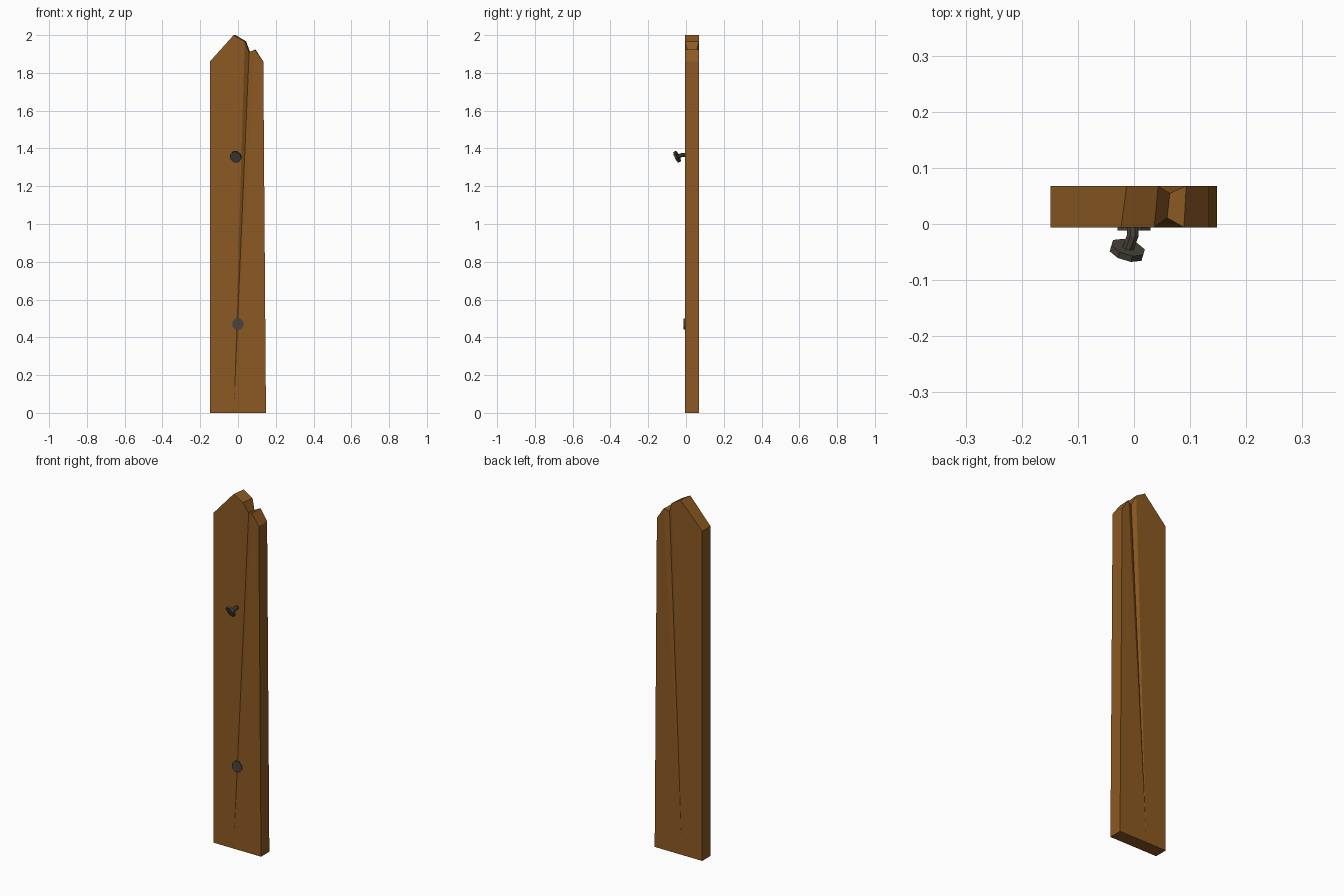
import bpy, bmesh, math
from mathutils import Vector

if "Cube" in bpy.data.objects:
    bpy.data.objects.remove(bpy.data.objects["Cube"])


def material(name, rgb):
    m = bpy.data.materials.new(name)
    m.diffuse_color = (*rgb, 1)
    m.use_nodes = True
    m.node_tree.nodes["Principled BSDF"].inputs["Base Color"].default_value = m.diffuse_color
    return m


wood = material("brown wood", (0.26, 0.10, 0.016))
iron = material("dark iron", (0.068, 0.058, 0.045))


def finish(name, bm, mat):
    bmesh.ops.recalc_face_normals(bm, faces=bm.faces)
    me = bpy.data.meshes.new(name)
    bm.to_mesh(me)
    bm.free()
    me.materials.append(mat)
    ob = bpy.data.objects.new(name, me)
    bpy.context.collection.objects.link(ob)
    return ob


def ring(bm, centre, normal, radius, sides):
    rot = Vector(normal).to_track_quat('Z', 'Y')
    return [bm.verts.new(Vector(centre) + rot @ Vector((
        radius * math.cos((i + 0.5) * math.tau / sides),
        radius * math.sin((i + 0.5) * math.tau / sides), 0)))
        for i in range(sides)]


def tube(name, rings, sides, mat):
    """Loft through (centre, normal, radius) rings, with capped ends."""
    bm = bmesh.new()
    loops = [ring(bm, c, n, r, sides) for c, n, r in rings]
    for a, b in zip(loops, loops[1:]):
        for i in range(sides):
            j = (i + 1) % sides
            bm.faces.new((a[i], a[j], b[j], b[i]))
    bm.faces.new(loops[0])
    bm.faces.new(loops[-1])
    return finish(name, bm, mat)


# Split plank: a V groove on both sides narrows down to a crack at the base
FRONT, BACK = -0.006, 0.068
bm = bmesh.new()


def plank_side(y, groove_y, peak_x, shoulder_x, notch_x, right_x):
    pts = dict(
        base_l=(-0.149, y, 0), base_c=(-0.023, y, 0), base_r=(0.148, y, 0),
        top_r=(0.134, y, 1.86), tip_r=(right_x, y, 1.923),
        notch=(notch_x, groove_y, 1.91), shoulder=(shoulder_x, y, 1.967),
        peak=(peak_x, y, 2.0), top_l=(-0.149, y, 1.86))
    v = {k: bm.verts.new(p) for k, p in pts.items()}
    for keys in (("base_l", "base_c", "shoulder", "peak", "top_l"),
                 ("base_c", "notch", "shoulder"),
                 ("base_c", "tip_r", "notch"),
                 ("base_c", "base_r", "top_r", "tip_r")):
        bm.faces.new([v[k] for k in keys])
    return list(v.values())


front = plank_side(FRONT, 0.011, -0.023, 0.036, 0.059, 0.089)
back = plank_side(BACK, 0.055, -0.013, 0.043, 0.064, 0.093)
for i in range(len(front)):
    j = (i + 1) % len(front)
    bm.faces.new((front[i], front[j], back[j], back[i]))
finish("split_plank", bm, wood)

# Lower nail, driven flush
tube("flush_nail_head", [((0, 0.0, 0.47), (0, -1, 0), 0.032),
                         ((0, -0.012, 0.47), (0, -1, 0), 0.032)], 8, iron)

# Upper nail, bent and standing proud
n = Vector((-0.26, -0.87, -0.42)).normalized()
c = Vector((-0.012, -0.047, 1.356))
tube("bent_nail_shank", [((-0.003, 0.01, 1.366), (0, -1, 0), 0.011),
                         ((-0.002, -0.02, 1.366), (-0.1, -1, -0.15), 0.011),
                         (c, n, 0.011)], 8, iron)
tube("bent_nail_head", [(c - n * 0.006, n, 0.032),
                        (c + n * 0.006, n, 0.032)], 8, iron)
